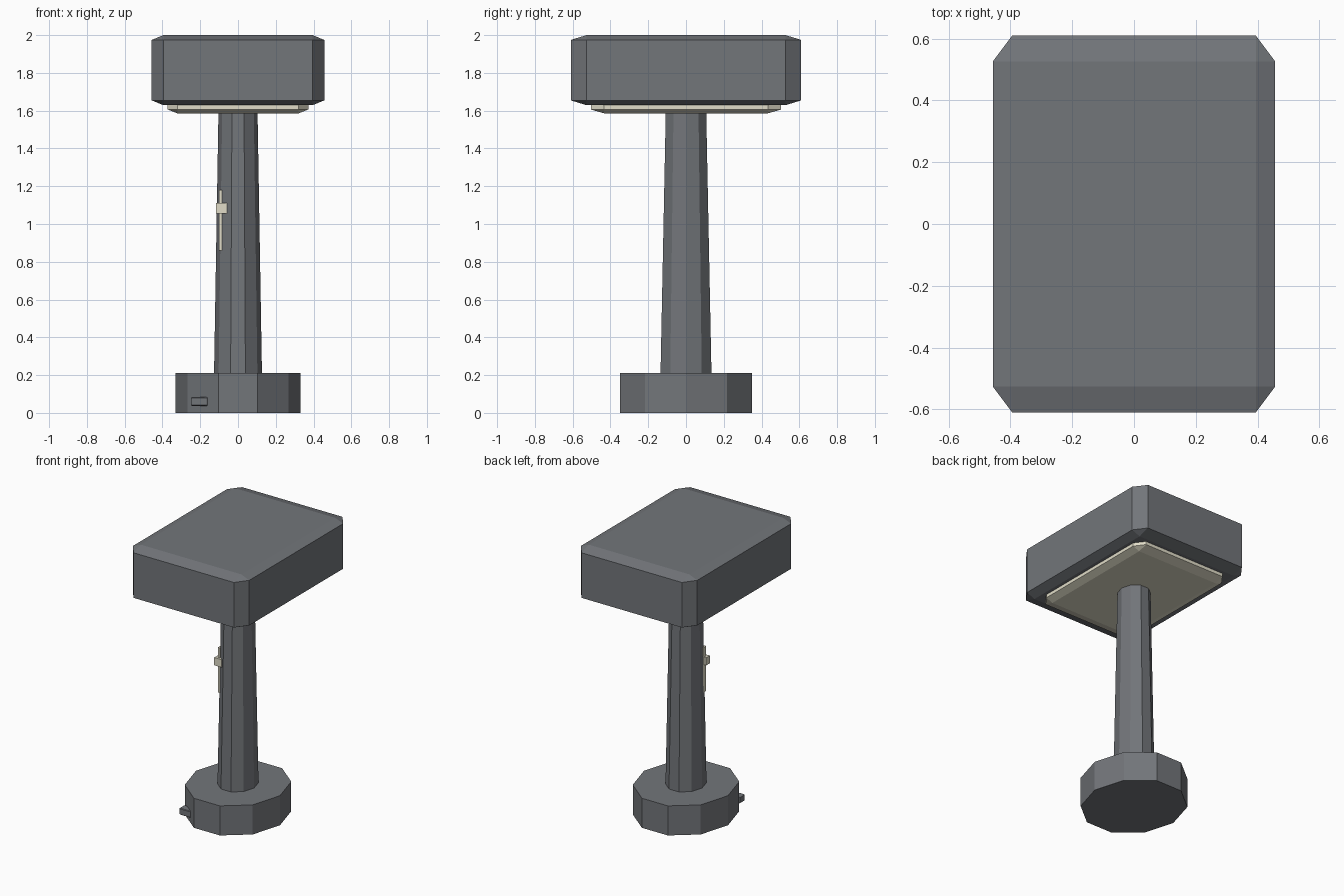
import bpy
import bmesh
from math import cos, sin, tau
from mathutils import Vector

cube = bpy.data.objects.get("Cube")
if cube:
    bpy.data.objects.remove(cube, do_unlink=True)


def material(name, rgb):
    mat = bpy.data.materials.new(name)
    mat.use_nodes = True
    mat.diffuse_color = (*rgb, 1)
    mat.node_tree.nodes["Principled BSDF"].inputs["Base Color"].default_value = (*rgb, 1)
    return mat


def finish(name, bm, mat):
    bmesh.ops.recalc_face_normals(bm, faces=bm.faces)
    mesh = bpy.data.meshes.new(name)
    bm.to_mesh(mesh)
    bm.free()
    mesh.materials.append(mat)
    obj = bpy.data.objects.new(name, mesh)
    bpy.context.collection.objects.link(obj)
    return obj


def box(name, low, high, mat, bevel=0):
    """Box between two corners; the bevel is relative to its half size."""
    low, high = Vector(low), Vector(high)
    bm = bmesh.new()
    bmesh.ops.create_cube(bm, size=2)
    if bevel:
        bmesh.ops.bevel(bm, geom=bm.edges[:], offset=bevel, segments=1,
                        affect='EDGES', profile=0.5)
    bmesh.ops.scale(bm, vec=(high - low) / 2, verts=bm.verts)
    bmesh.ops.translate(bm, vec=(high + low) / 2, verts=bm.verts)
    return finish(name, bm, mat)


def prism(name, rings, mat, sides=10):
    """Stack of oval rings, each given as (x radius, y radius, z)."""
    bm = bmesh.new()
    loops = []
    for rx, ry, z in rings:
        loops.append([bm.verts.new((rx * cos(tau * i / sides), ry * sin(tau * i / sides), z))
                      for i in range(sides)])
    for a, b in zip(loops, loops[1:]):
        for i in range(sides):
            j = (i + 1) % sides
            bm.faces.new((a[i], a[j], b[j], b[i]))
    bm.faces.new(loops[0])
    bm.faces.new(loops[-1])
    return finish(name, bm, mat)


grey = material("dark grey", (0.17, 0.18, 0.195))
cream = material("warm cream", (0.75, 0.72, 0.58))

# Foot and tapered column
prism("base", [(0.33, 0.368, 0), (0.33, 0.368, 0.21)], grey)
prism("column", [(0.127, 0.142, 0.2), (0.103, 0.112, 1.62)], grey)

# Chamfered head with the light panel sunk into its underside
box("head", (-0.457, -0.61, 1.629), (0.457, 0.61, 2), grey, 0.137)
box("light_panel", (-0.372, -0.503, 1.586), (0.372, 0.503, 1.878), cream, 0.137)

# Slider switch on the column
box("switch_track", (-0.1, -0.083, 0.86), (-0.085, -0.05, 1.18), cream)
box("switch_knob", (-0.117, -0.1, 1.055), (-0.058, -0.06, 1.11), cream)

# Socket on the base
box("power_socket", (-0.25, -0.305, 0.037), (-0.16, -0.245, 0.083), grey, 0.15)
